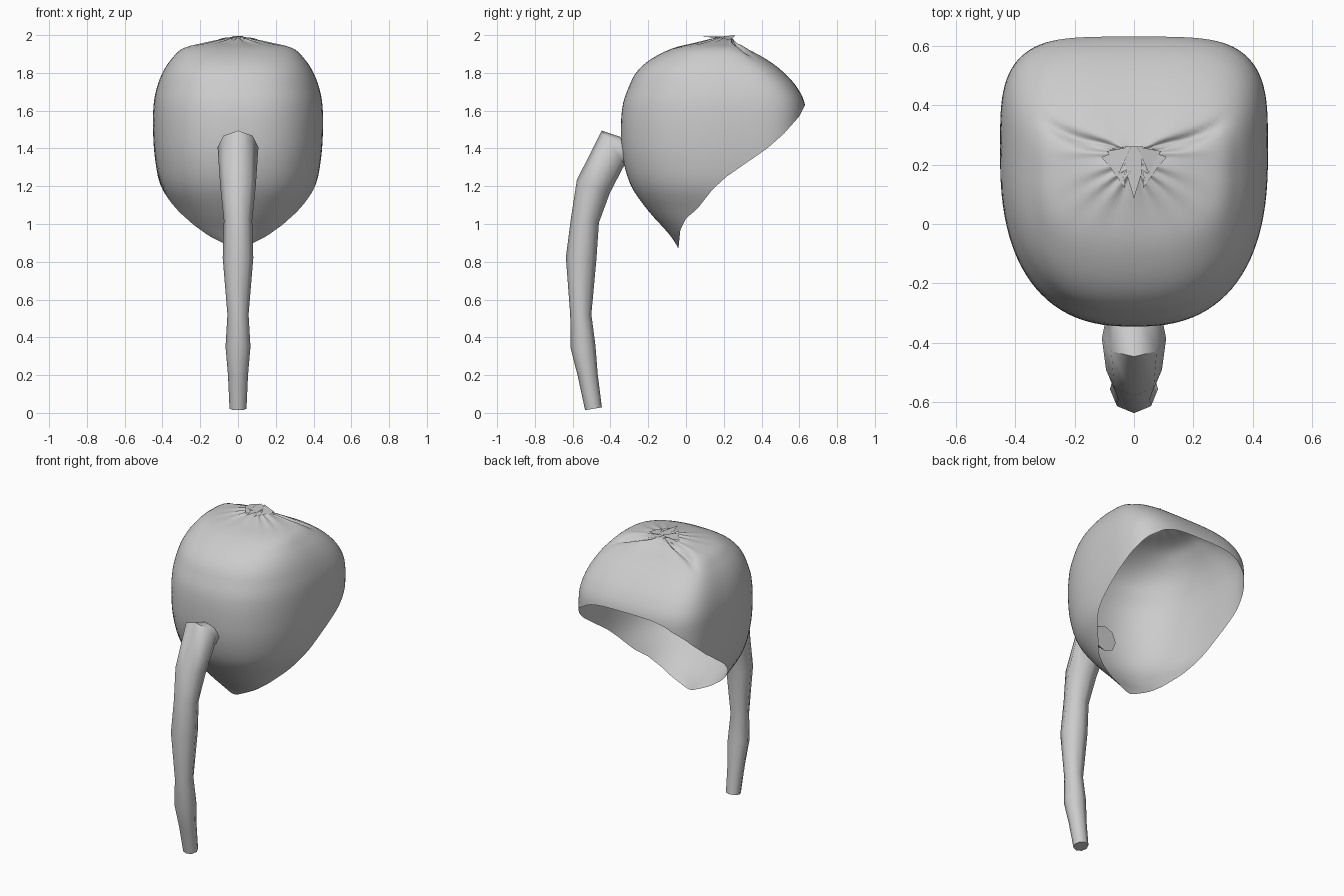
import bpy, bmesh, math
from mathutils import Vector

cube = bpy.data.objects.get("Cube")
if cube:
    bpy.data.objects.remove(cube)

grey = bpy.data.materials.new("plain_grey")
grey.use_nodes = True
COLOUR = (0.6, 0.6, 0.6, 1)
grey.diffuse_color = COLOUR
grey.node_tree.nodes["Principled BSDF"].inputs["Base Color"].default_value = COLOUR


def finish(name, bm, angle):
    mesh = bpy.data.meshes.new(name)
    bm.to_mesh(mesh)
    bm.free()
    mesh.materials.append(grey)
    ob = bpy.data.objects.new(name, mesh)
    bpy.context.collection.objects.link(ob)
    bpy.ops.object.select_all(action="DESELECT")
    ob.select_set(True)
    bpy.context.view_layer.objects.active = ob
    bpy.ops.object.shade_smooth_by_angle(angle=math.radians(angle))
    return ob


def bridge(bm, rings, closed=True):
    for a, b in zip(rings, rings[1:]):
        n = len(a)
        for i in range(n):
            j = (i + 1) % n
            bm.faces.new((a[i], b[i], b[j], a[j]))


# Hood levels from crown to chin: height, front y, back y, half width
LEVELS = [Vector(v) for v in (
    (1.985, .17, .25, .03), (1.96, .06, .28, .17), (1.93, -.07, .32, .29),
    (1.87, -.19, .43, .355), (1.80, -.265, .52, .40), (1.72, -.305, .59, .43),
    (1.63, -.335, .63, .447), (1.50, -.345, .635, .45), (1.35, -.335, .63, .44),
    (1.20, -.29, .62, .41), (1.07, -.20, .60, .34), (.97, -.11, .56, .28),
    (.92, -.07, .53, .22), (.87, -.04, .50, .10))]
# Open edge of the hood: y, height
RIM = [(-.04, .87), (-.03, .97), (0, 1.03), (.06, 1.08), (.13, 1.17), (.20, 1.24),
       (.30, 1.31), (.43, 1.40), (.52, 1.48), (.60, 1.57), (.63, 1.63)]


def rim_height(y):
    for (y0, z0), (y1, z1) in zip(RIM, RIM[1:]):
        if y < y1:
            return z0 + (z1 - z0) * max(0, (y - y0) / (y1 - y0))
    return RIM[-1][1]


def level(t):
    """Smooth blend through the hood levels."""
    last = len(LEVELS) - 1
    i = min(int(t), last - 1)
    f = t - i
    p0, p1, p2, p3 = (LEVELS[min(max(i + k, 0), last)] for k in (-1, 0, 1, 2))
    return p1 + 0.5 * f * (p2 - p0 + f * (2 * p0 - 5 * p1 + 4 * p2 - p3
                                          + f * (3 * (p1 - p2) + p3 - p0)))


def hood_point(t, angle):
    z, front, back, width = level(t)
    mid = front + 0.6 * (back - front)
    s, c = math.sin(angle), math.cos(angle)
    power = 2 / 2.5 if c > 0 else 2 / 3.7
    x = width * math.copysign(abs(s) ** power, s)
    reach = (mid - front) if c > 0 else (back - mid)
    return Vector((x, mid - reach * math.copysign(abs(c) ** power, c), z))


def rim_level(angle):
    lo, hi = 0, len(LEVELS) - 1
    for _ in range(30):
        m = (lo + hi) / 2
        p = hood_point(m, angle)
        lo, hi = (m, hi) if p.z > rim_height(p.y) else (lo, m)
    return lo


def crease(p, angle):
    """Two pulled folds behind the crown and fine gathers around it."""
    if p.z > 1.7:
        f = min(max((abs(p.x) - .04) / .26, 0), 1)
        d = math.hypot(max(abs(p.x) - .30, 0), p.y - (.26 + .08 * f * f))
        p.z -= .03 * math.exp(-(d / .022) ** 2) * math.sin(math.pi * min(1, .15 + .8 * f))
        near = math.exp(-(Vector((p.x, p.y - .21)).length / .16) ** 2)
        p.z += .006 * near * math.cos(13 * angle)
    return p


# Hood shell
SEGMENTS, ROWS = 96, 44
angles = [2 * math.pi * (i + .5) / SEGMENTS for i in range(SEGMENTS)]
ends = [rim_level(a) for a in angles]
bm = bmesh.new()
rings = []
for r in range(ROWS + 1):
    rings.append([bm.verts.new(crease(hood_point(e * r / ROWS, a), a))
                  for a, e in zip(angles, ends)])
bridge(bm, rings)
bm.faces.new(rings[0])
bmesh.ops.recalc_face_normals(bm, faces=bm.faces)
finish("hood", bm, 60)

# Trunk: y, z, radius along its path, with eight sides
TRUNK = [(-.27, 1.35, .085), (-.385, 1.405, .108), (-.49, 1.20, .094),
         (-.535, 1.02, .075), (-.555, .82, .081), (-.557, .52, .056),
         (-.545, .35, .066), (-.52, .20, .053), (-.49, .022, .045)]
bm = bmesh.new()
rings = []
for i, (y, z, radius) in enumerate(TRUNK):
    a, b = TRUNK[max(i - 1, 0)], TRUNK[min(i + 1, len(TRUNK) - 1)]
    along = Vector((0, b[0] - a[0], b[1] - a[1])).normalized()
    if i == 0:
        along = Vector((0, -1, 0))
    side = Vector((1, 0, 0))
    out = along.cross(side)
    rings.append([bm.verts.new(Vector((0, y, z)) + radius * (
        side * math.sin(k * math.pi / 4) + out * math.cos(k * math.pi / 4)))
        for k in range(8)])
bridge(bm, rings)
bm.faces.new(rings[0])
bm.faces.new(rings[-1])
bmesh.ops.recalc_face_normals(bm, faces=bm.faces)
finish("trunk", bm, 60)

# Crumpled flaps gathered at the crown
bm = bmesh.new()
flaps = [[(-.03, .26, 1.995), (.03, .26, 1.995), (.025, .17, 1.99), (0, .085, 1.992),
          (-.025, .17, 1.985)]]
for s in (-1, 1):
    flaps.append([(s * .03, .255, 1.99), (s * .11, .225, 1.975), (s * .08, .19, 1.985),
                  (s * .03, .12, 1.98)])
    flaps.append([(s * .01, .26, 2.0), (s * .09, .245, 1.98), (s * .05, .17, 1.99)])
for flap in flaps:
    bm.faces.new([bm.verts.new(p) for p in flap])
finish("crown_flaps", bm, 30)
